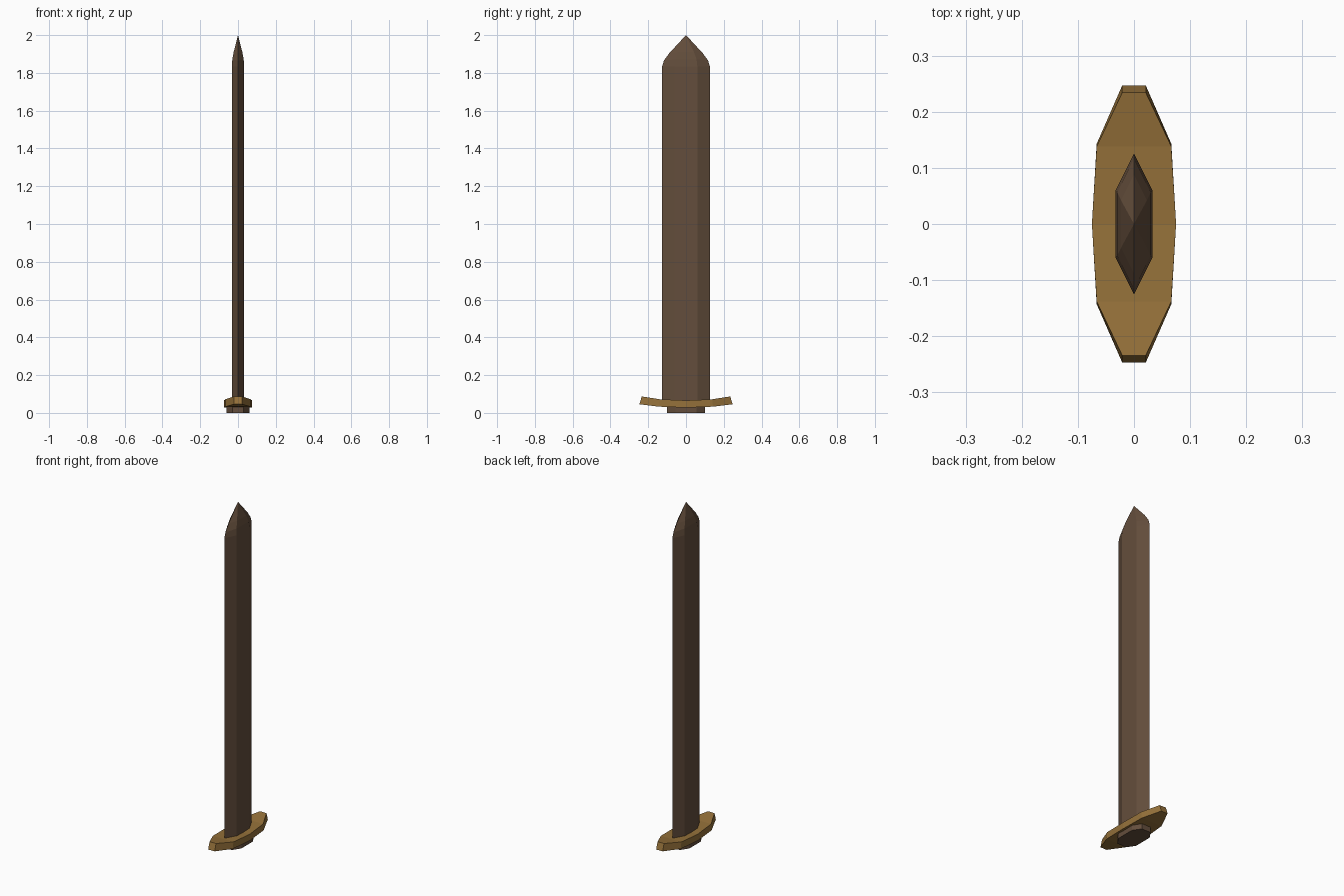
import bpy, bmesh

if "Cube" in bpy.data.objects:
    bpy.data.objects.remove(bpy.data.objects["Cube"])


def material(name, color):
    m = bpy.data.materials.new(name)
    m.diffuse_color = (*color, 1)
    m.use_nodes = True
    m.node_tree.nodes["Principled BSDF"].inputs["Base Color"].default_value = m.diffuse_color
    return m


brown = material("dark brown", (0.127, 0.076, 0.045))
gold = material("dull gold", (0.30, 0.165, 0.042))


def loft(name, rings, mat, tip=None):
    """Skin a stack of equal-length rings, closed by caps or a point."""
    bm = bmesh.new()
    rows = [[bm.verts.new(p) for p in ring] for ring in rings]
    n = len(rows[0])
    for a, b in zip(rows, rows[1:]):
        for i in range(n):
            j = (i + 1) % n
            bm.faces.new((a[i], a[j], b[j], b[i]))
    bm.faces.new(rows[0][::-1])
    if tip:
        t = bm.verts.new(tip)
        for i in range(n):
            bm.faces.new((rows[-1][i], rows[-1][(i + 1) % n], t))
    else:
        bm.faces.new(rows[-1])
    bmesh.ops.recalc_face_normals(bm, faces=bm.faces[:])
    mesh = bpy.data.meshes.new(name)
    bm.to_mesh(mesh)
    bm.free()
    mesh.materials.append(mat)
    obj = bpy.data.objects.new(name, mesh)
    bpy.context.collection.objects.link(obj)
    return obj


# Blade: six-sided section, rounded shoulders and a pointed tip
def blade_ring(x, y_flat, y_edge, z_flat, z_edge):
    return [(0, y_edge, z_edge), (-x, y_flat, z_flat), (-x, -y_flat, z_flat),
            (0, -y_edge, z_edge), (x, -y_flat, z_flat), (x, y_flat, z_flat)]


loft("blade", [blade_ring(0.033, 0.06, 0.126, 0.04, 0.04),
               blade_ring(0.033, 0.06, 0.126, 1.835, 1.835),
               blade_ring(0.030, 0.056, 0.117, 1.872, 1.865),
               blade_ring(0.023, 0.042, 0.088, 1.91, 1.905)],
     brown, (0, 0, 2.0))

# Guard: tapered bar curving up at both ends
# (half width, y top, z top, y bottom, z bottom)
half = [(0.075, 0, 0.066, 0, 0.028),
        (0.0665, 0.138, 0.072, 0.143, 0.033),
        (0.021, 0.234, 0.087, 0.247, 0.046)]
stations = [(w, -yt, zt, -yb, zb) for w, yt, zt, yb, zb in half[:0:-1]] + half
loft("guard", [[(-w, yt, zt), (w, yt, zt), (w, yb, zb), (-w, yb, zb)]
               for w, yt, zt, yb, zb in stations], gold)

# Base plug below the guard: eight-sided
outline = [(0.03, 0.10), (-0.03, 0.10), (-0.06, 0.055), (-0.06, -0.055),
           (-0.03, -0.10), (0.03, -0.10), (0.06, -0.055), (0.06, 0.055)]
loft("base_plug", [[(x, y, z) for x, y in outline] for z in (0, 0.035)], brown)
